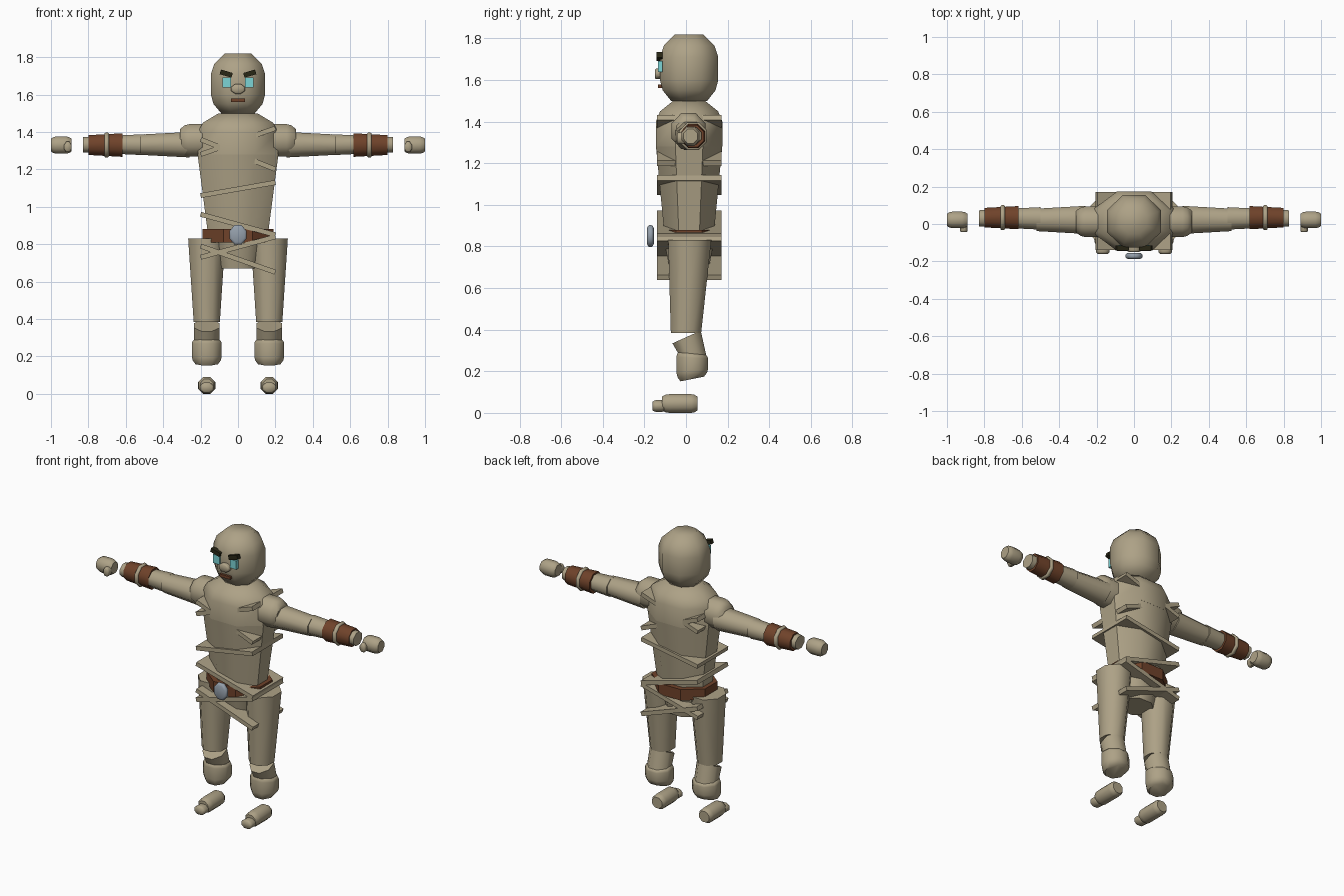
import bpy, bmesh, math
from mathutils import Matrix, Vector

default_cube = bpy.data.objects.get("Cube")
if default_cube:
    bpy.data.objects.remove(default_cube, do_unlink=True)


def material(name, red, green, blue):
    result = bpy.data.materials.new(name)
    result.use_nodes = True
    colour = (red, green, blue, 1)
    result.diffuse_color = colour
    result.node_tree.nodes["Principled BSDF"].inputs["Base Color"].default_value = colour
    return result


CLOTH = material("linen wrap", .42, .36, .24)
LEATHER = material("brown leather", .16, .055, .023)
STEEL = material("grey steel", .3, .35, .41)
CYAN = material("eye cyan", .2, .66, .67)
DARK = material("brow black", .022, .02, .008)

SIDES = 8
CORNER = 1 / math.cos(math.pi / SIDES)


def finish(name, bm, mat):
    bmesh.ops.recalc_face_normals(bm, faces=bm.faces)
    mesh = bpy.data.meshes.new(name)
    bm.to_mesh(mesh)
    bm.free()
    mesh.materials.append(mat)
    obj = bpy.data.objects.new(name, mesh)
    bpy.context.collection.objects.link(obj)
    return obj


def lerp(start, end, fraction):
    return start + (end - start) * fraction


def tube(name, axis, span, centre, size, taper=1, shift=0, round_start=0, round_end=0,
         start_cap=.75, end_cap=.75, cut=(0, 0), mat=CLOTH, side=1, smooth=52):
    """Octagonal tube along an axis, with optional taper, rounded ends and slanted ends."""
    start, end = span
    # Each ring is a position and a scale; rounded ends shrink by a parabola
    rings = [(start + round_start, 1), (end - round_end, 1)]
    for step in (.5, 1):
        if round_start:
            rings.insert(0, (start + round_start * (1 - step), lerp(1, start_cap, step ** 2)))
        if round_end:
            rings.append((end - round_end * (1 - step), lerp(1, end_cap, step ** 2)))

    bm = bmesh.new()
    loops = []
    for position, scale in rings:
        fraction = (position - start) / (end - start)
        scale *= lerp(1, taper, fraction) * CORNER
        loop = []
        for i in range(SIDES):
            angle = (i + .5) * math.tau / SIDES
            across = size[0] * scale * math.cos(angle)
            deep = size[1] * scale * math.sin(angle)
            along = position + lerp(*cut, fraction) * deep
            u = centre[0] + across
            v = centre[1] + shift * fraction + deep
            x, y, z = {"x": (along, u, v), "y": (u, along, v), "z": (u, v, along)}[axis]
            loop.append(bm.verts.new((x * side, y, z)))
        loops.append(loop)
    for lower, upper in zip(loops, loops[1:]):
        for i in range(SIDES):
            bm.faces.new((lower[i - 1], lower[i], upper[i], upper[i - 1]))
    bm.faces.new(loops[0])
    bm.faces.new(loops[-1])

    obj = finish(name, bm, mat)
    bpy.ops.object.select_all(action='DESELECT')
    obj.select_set(True)
    bpy.context.view_layer.objects.active = obj
    bpy.ops.object.shade_smooth_by_angle(angle=math.radians(smooth))


def box(name, centre, size, mat=CLOTH, angle=0):
    """Box turned about the y axis so that positive angles raise its +x end."""
    bm = bmesh.new()
    place = Matrix.Translation(Vector(centre)) @ Matrix.Rotation(-angle, 4, 'Y')
    bmesh.ops.create_cube(bm, size=1, matrix=place @ Matrix.Diagonal((*size, 1)))
    finish(name, bm, mat)


# Head and trunk share one centre line
MIDDLE = (0, .015)
tube("head", "z", span=(1.5, 1.82), centre=MIDDLE, size=(.145, .14),
     round_start=.1, round_end=.11, start_cap=.62, end_cap=.48)
tube("chest", "z", span=(1.28, 1.5), centre=MIDDLE, size=(.215, .16),
     round_end=.1, end_cap=.48)
tube("waist", "z", span=(.85, 1.28), centre=MIDDLE, size=(.16, .118), taper=1.35)
tube("pelvis", "z", span=(.67, .86), centre=MIDDLE, size=(.105, .09), taper=1.4)

# Bandage slabs, given by the heights of their right and left ends
WIDTH = .4
slab_ends = [(1.28, 1.42), (1.36, 1.2), (1.06, 1.13), (.96, .85), (.73, .84), (.79, .65)]
for number, (right, left) in enumerate(slab_ends, start=1):
    box(f"bandage_{number}", (*MIDDLE, (right + left) / 2),
        (math.hypot(WIDTH, left - right), .31, .026), angle=math.atan2(left - right, WIDTH))

# Belt and buckle
tube("belt", "z", span=(.81, .88), centre=MIDDLE, size=(.19, .152), mat=LEATHER, smooth=30)
tube("buckle", "y", span=(-.187, -.155), centre=(0, .85), size=(.045, .052),
     round_start=.01, round_end=.01, mat=STEEL)

# Nose and mouth
tube("nose", "y", span=(-.15, -.11), centre=(0, 1.63), size=(.037, .026), round_start=.01)
box("mouth", (0, -.124, 1.57), (.074, .02, .018), mat=LEATHER)

for side, label in ((1, "left"), (-1, "right")):

    def paired(part, axis, **shape):
        tube(f"{label}_{part}", axis, side=side, **shape)

    # Eye and slanted brow
    box(f"{label}_eye", (side * .06, -.124, 1.665), (.044, .022, .055), mat=CYAN)
    box(f"{label}_brow", (side * .063, -.128, 1.712), (.066, .028, .026), mat=DARK,
        angle=side * .28)

    # Arm
    paired("shoulder", "x", span=(.18, .31), centre=(.012, 1.355), size=(.082, .087),
           round_end=.05, end_cap=.7)
    paired("upper_arm", "x", span=(.26, .52), centre=(.022, 1.332), size=(.075, .068),
           taper=.8)
    paired("forearm", "x", span=(.5, .83), centre=(.03, 1.332), size=(.06, .056), taper=.72)

    # Bracer with its cord
    wrist = (.034, 1.33)
    paired("bracer", "x", span=(.617, .8), centre=wrist, size=(.062, .063), taper=.84,
           mat=LEATHER)
    paired("bracer_cord", "x", span=(.69, .715), centre=wrist, size=(.067, .067),
           round_start=.008, round_end=.008, start_cap=.9, end_cap=.9)

    # Hand
    paired("hand", "x", span=(.89, 1), centre=(.022, 1.33), size=(.044, .046),
           round_start=.03, round_end=.03)
    paired("thumb", "y", span=(-.044, -.01), centre=(.91, 1.32), size=(.02, .028),
           round_start=.01)

    # Leg, with slanted ends at the knee and ankle
    hip = .167
    paired("thigh", "z", span=(.385, .83), centre=(hip, 0), size=(.07, .073), taper=1.42,
           shift=.018)
    paired("shin", "z", span=(.28, .365), centre=(hip, .03), size=(.068, .068),
           shift=-.027, cut=(-.1, .45))
    paired("ankle", "z", span=(.163, .285), centre=(hip, .03), size=(.08, .076),
           round_start=.04, round_end=.02, end_cap=.88, cut=(.2, -.1))

    # Foot and toe
    paired("foot", "y", span=(-.115, .055), centre=(hip, .045), size=(.046, .045),
           round_start=.035, round_end=.03)
    paired("toe", "y", span=(-.16, -.1), centre=(hip, .033), size=(.037, .028),
           round_start=.015, round_end=.015)
